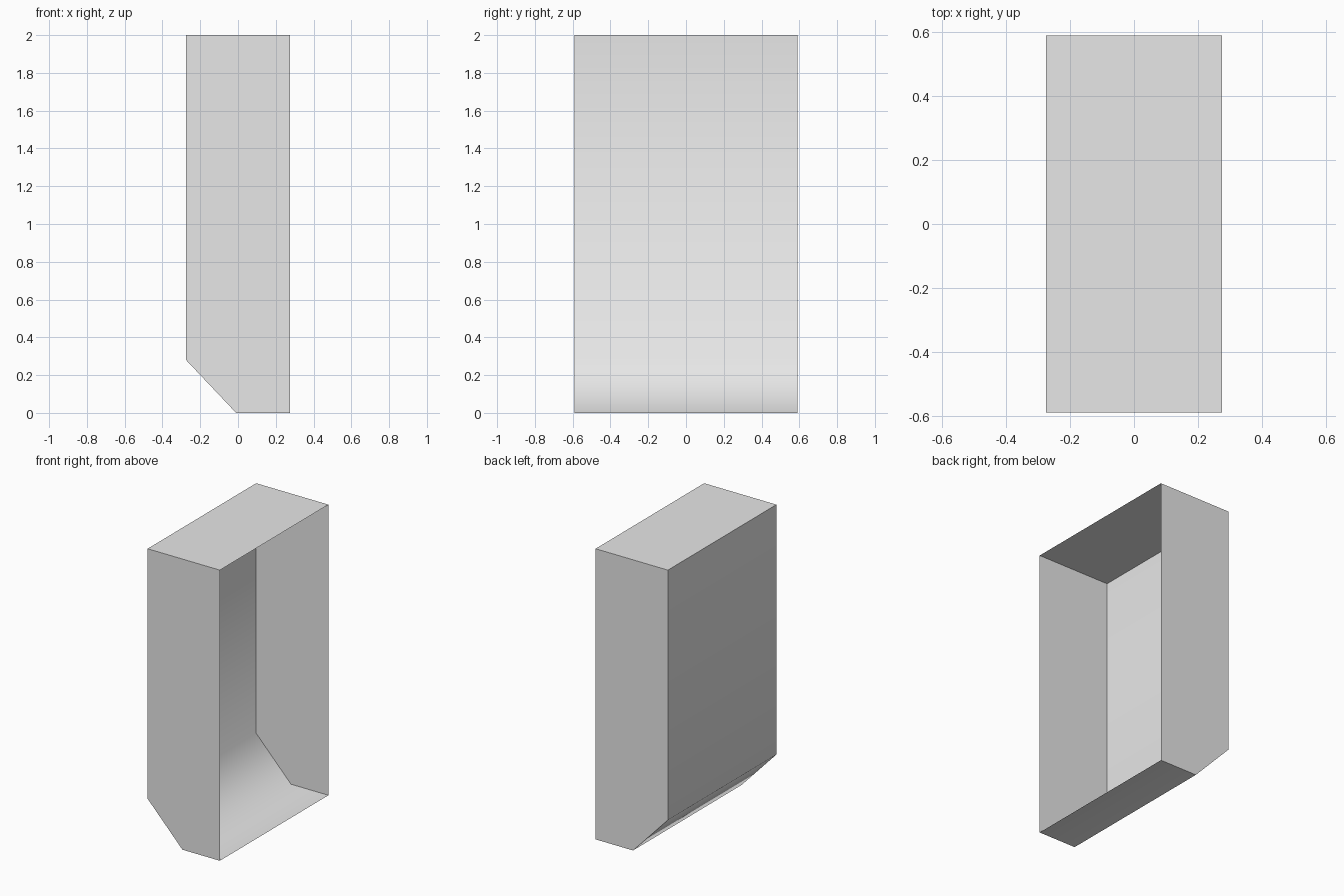
import bpy
import bmesh
import math

cube = bpy.data.objects.get("Cube")
if cube:
    bpy.data.objects.remove(cube, do_unlink=True)

HALF_W, HALF_D, HEIGHT = 0.275, 0.59, 2.0

grey = bpy.data.materials.new("light_grey")
grey.use_nodes = True
colour = (0.8, 0.8, 0.8, 1.0)
grey.diffuse_color = colour
grey.node_tree.nodes["Principled BSDF"].inputs["Base Color"].default_value = colour

# Cross-section: top, side wall, sloped corner, floor; the +x side stays open
profile = [
    (HALF_W, HEIGHT),
    (-HALF_W, HEIGHT),
    (-HALF_W, 0.28),
    (-0.01, 0.0),
    (HALF_W, 0.0),
]

bm = bmesh.new()
front, back = [[bm.verts.new((x, y, z)) for x, z in profile] for y in (-HALF_D, HALF_D)]

# Thin shell swept from front to back
for i in range(len(profile) - 1):
    bm.faces.new((front[i], front[i + 1], back[i + 1], back[i]))

# End walls
bm.faces.new(front)
bm.faces.new(back[::-1])
bmesh.ops.recalc_face_normals(bm, faces=bm.faces)

# Keep the normals pointing outwards
bm.faces.ensure_lookup_table()
if bm.faces[0].normal.z < 0:
    bmesh.ops.reverse_faces(bm, faces=bm.faces)

mesh = bpy.data.meshes.new("open_bin_shell")
bm.to_mesh(mesh)
bm.free()
mesh.materials.append(grey)
shell = bpy.data.objects.new("open_bin_shell", mesh)
bpy.context.collection.objects.link(shell)

# Soften the sloped corner only
bpy.ops.object.select_all(action="DESELECT")
shell.select_set(True)
bpy.context.view_layer.objects.active = shell
bpy.ops.object.shade_smooth_by_angle(angle=math.radians(60))
